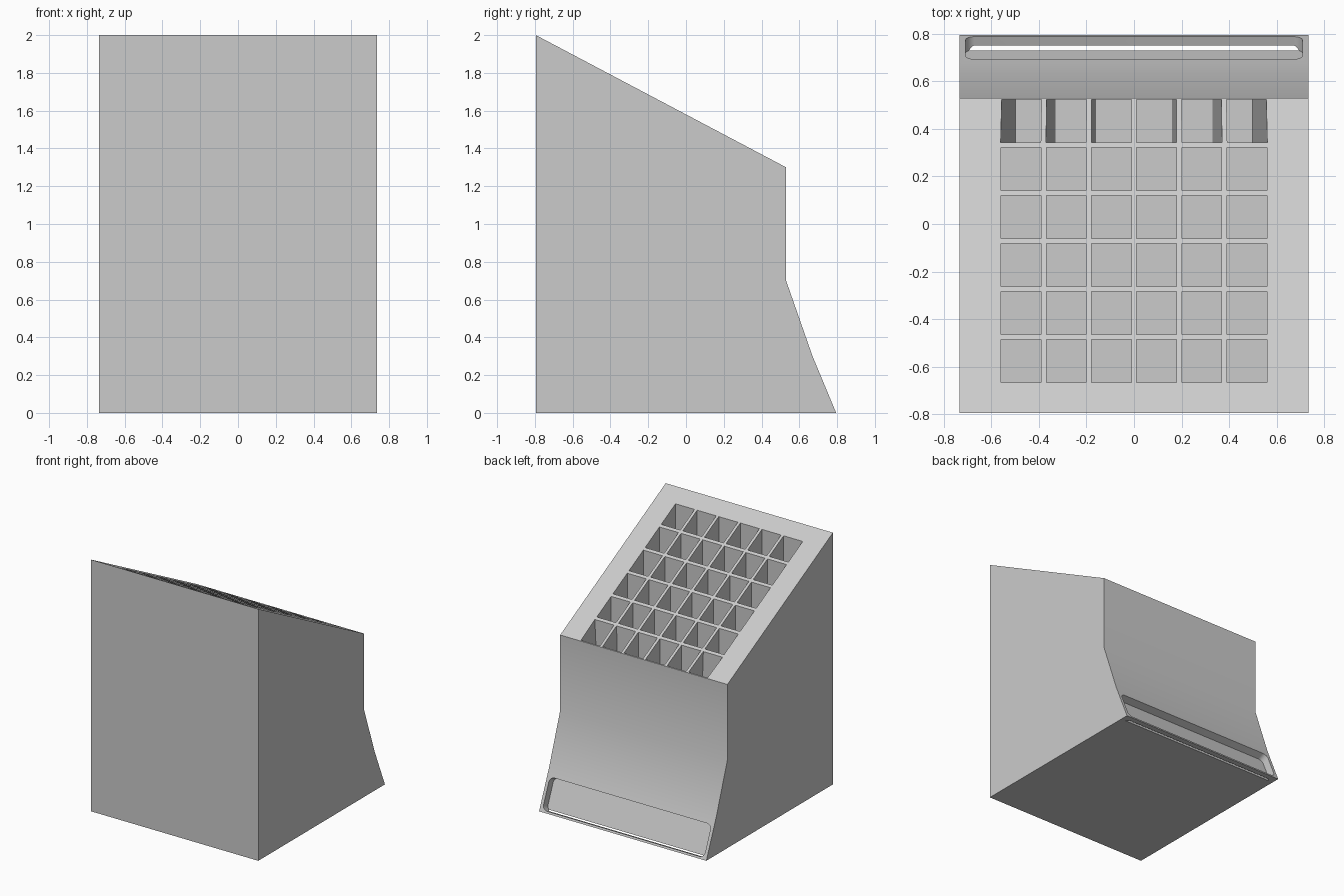
import bpy, bmesh, math
from mathutils import Vector, Matrix

if "Cube" in bpy.data.objects:
    bpy.data.objects.remove(bpy.data.objects["Cube"])


def make_object(name, bm):
    bmesh.ops.recalc_face_normals(bm, faces=bm.faces)
    mesh = bpy.data.meshes.new(name)
    bm.to_mesh(mesh)
    bm.free()
    obj = bpy.data.objects.new(name, mesh)
    bpy.context.collection.objects.link(obj)
    return obj


def add_prism(bm, bottom, top):
    """Closed solid between two matching loops of points."""
    a = [bm.verts.new(p) for p in bottom]
    b = [bm.verts.new(p) for p in top]
    bm.faces.new(a[::-1])
    bm.faces.new(b)
    for i in range(len(a)):
        j = (i + 1) % len(a)
        bm.faces.new((a[i], a[j], b[j], b[i]))


def cut(target, cutter):
    cutter.hide_render = True
    mod = target.modifiers.new(cutter.name, 'BOOLEAN')
    mod.operation = 'DIFFERENCE'
    mod.solver = 'EXACT'
    mod.object = cutter
    bpy.context.view_layer.objects.active = target
    bpy.ops.object.modifier_apply(modifier=mod.name)
    bpy.data.objects.remove(cutter)


# Body: side profile (y, z) extruded across the width
HALF_W = 0.735
profile = [(-0.795, 0), (0.795, 0), (0.67, 0.3), (0.53, 0.7), (0.53, 1.3), (-0.795, 2)]
bm = bmesh.new()
add_prism(bm, [(-HALF_W, y, z) for y, z in profile], [(HALF_W, y, z) for y, z in profile])
body = make_object("holder_body", bm)

# Compartments: 6 x 6 deep vertical wells; the lowest row narrows towards the middle
N, CELL_X, CELL_Y, PITCH_X, PITCH_Y = 6, 0.168, 0.18, 0.19, 0.202
FLOOR = 0.1
bm = bmesh.new()
for row in range(N):
    cy = 0.433 - row * PITCH_Y
    taper = 0.893 if row == 0 else 1.0
    surface = 2 - (cy + 0.795) * 0.7 / 1.325
    # run the taper on past the surface so the opening keeps its size
    over = 1 + (1 - taper) * 0.2 / (surface - FLOOR)
    for col in range(N):
        cx = (col - (N - 1) / 2) * PITCH_X
        loop = [(cx + sx * CELL_X / 2, cy + sy * CELL_Y / 2)
                for sx, sy in ((-1, -1), (1, -1), (1, 1), (-1, 1))]
        add_prism(bm, [(x * taper, y, FLOOR) for x, y in loop],
                  [(x * over, y, surface + 0.2) for x, y in loop])
cut(body, make_object("compartment_cutter", bm))

# Label recess: shallow rounded rectangle sunk into the lower slanted panel
upper, lower = Vector((0, 0.67, 0.3)), Vector((0, 0.795, 0))
up = (upper - lower).normalized()
normal = Vector((1, 0, 0)).cross(up)
if normal.y < 0:
    normal.negate()
centre = lower.lerp(upper, 0.43)
HX, HU, R, DEPTH = 0.71, 0.123, 0.04, 0.06
outline = []
for k, (sx, su) in enumerate(((1, 1), (-1, 1), (-1, -1), (1, -1))):
    for i in range(9):
        a = math.pi / 2 * (k + i / 8)
        outline.append(centre + Vector((sx * (HX - R) + R * math.cos(a), 0, 0))
                       + up * (su * (HU - R) + R * math.sin(a)))
bm = bmesh.new()
add_prism(bm, [p - normal * DEPTH for p in outline], [p + normal * 0.05 for p in outline])
cut(body, make_object("recess_cutter", bm))

# Smooth the gently bent back, keep real corners sharp
bpy.ops.object.select_all(action='DESELECT')
body.select_set(True)
bpy.context.view_layer.objects.active = body
bpy.ops.object.shade_smooth_by_angle(angle=math.radians(30))
